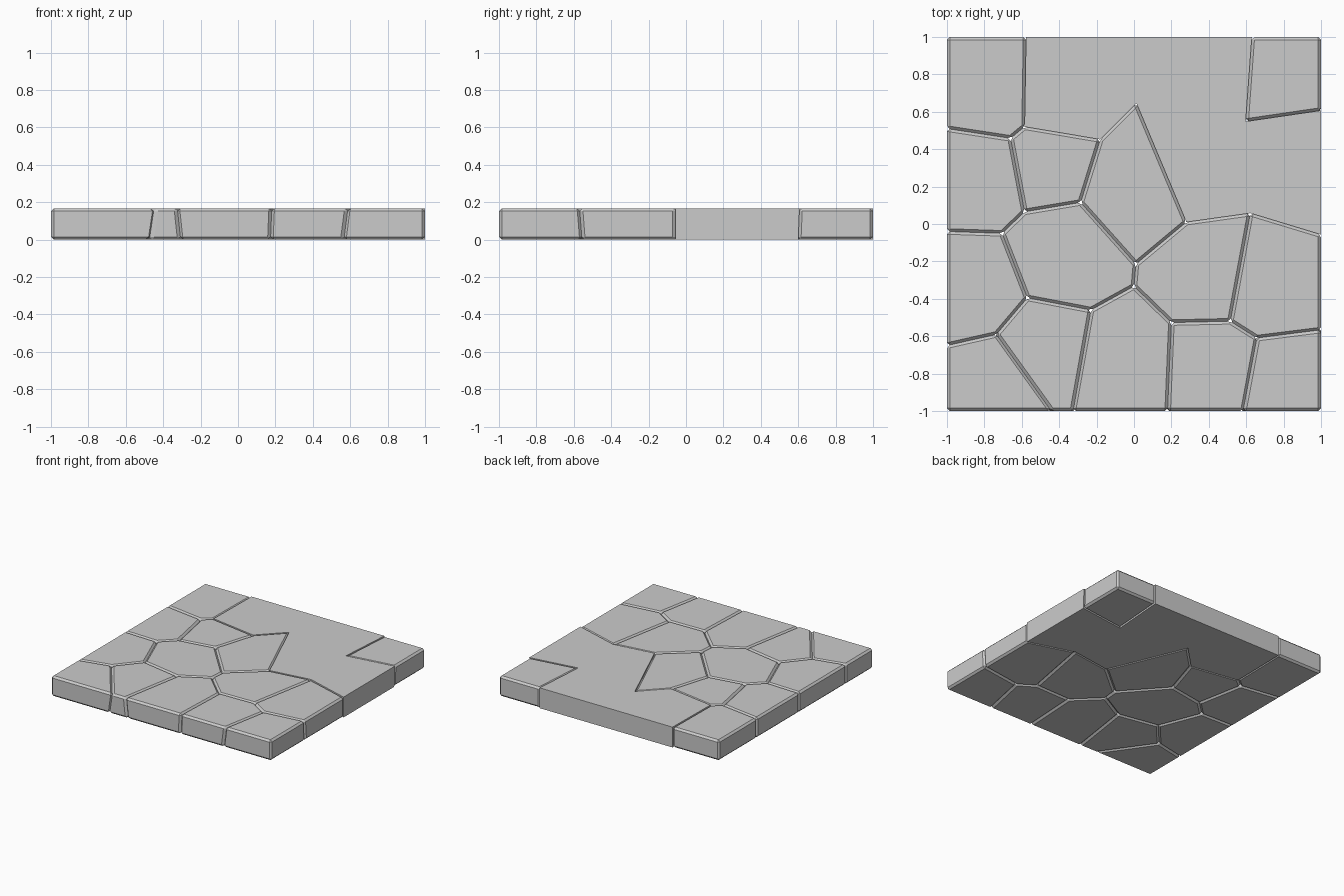
import bpy, bmesh

if "Cube" in bpy.data.objects:
    bpy.data.objects.remove(bpy.data.objects["Cube"])

HEIGHT = 0.167
BEVEL = 0.015

# Seam junctions in plan: slab corners, edge points, interior points
POINTS = {
    "TL": (-1, 1), "TR": (1, 1), "BR": (1, -1), "BL": (-1, -1),
    "t1": (-0.577, 1), "t2": (-0.067, 1), "t3": (0.63, 1),
    "l1": (-1, 0.51), "l2": (-1, -0.04), "l3": (-1, -0.65),
    "r1": (1, 0.607), "r2": (1, -0.057), "r3": (1, -0.567),
    "b1": (-0.44, -1), "b2": (-0.327, -1), "b3": (0.18, -1), "b4": (0.585, -1),
    "1": (-0.585, 0.52), "2": (-0.66, 0.458), "3": (-0.18, 0.452),
    "4": (0.013, 0.646), "5": (0.597, 0.548), "6": (0.622, 0.058),
    "7": (0.28, 0.01), "8": (0.01, -0.215), "9": (0.0, -0.333),
    "10": (-0.285, 0.115), "11": (-0.585, 0.065), "12": (-0.705, -0.05),
    "13": (-0.57, -0.395), "14": (-0.23, -0.46), "15": (-0.735, -0.59),
    "16": (0.2, -0.527), "17": (0.515, -0.52), "18": (0.658, -0.61),
}

# Leaning seams: how far the foot of a junction moves from its top
LEAN = {"b1": (-0.025, 0), "b2": (0.018, 0), "b3": (-0.007, 0),
        "b4": (-0.022, 0), "r3": (0, 0.013), "r1": (0, -0.007),
        "15": (-0.012, -0.008), "18": (-0.012, 0.005)}

# Stones with chamfered edges, and stones left sharp
CHAMFERED = ["TL t1 1 2 l1", "t3 TR r1 5", "l1 2 11 12 l2", "1 3 10 11 2",
             "3 4 7 8 10", "6 r2 r3 18 17", "7 6 17 16 9 8",
             "10 8 9 14 13 12 11", "l2 12 13 15 l3", "15 13 14 b2 b1",
             "14 9 16 b3 b2", "16 17 18 b4 b3", "18 r3 BR b4", "l3 15 b1 BL"]
SHARP = ["t1 t2 4 3 1", "t2 t3 5 4", "4 5 6 7", "5 r1 r2 6"]


def stone(name, outline, chamfer):
    bm = bmesh.new()
    top, foot = [], []
    for key in outline.split():
        x, y = POINTS[key]
        dx, dy = LEAN.get(key, (0, 0))
        top.append(bm.verts.new((x, y, HEIGHT)))
        foot.append(bm.verts.new((x + dx, y + dy, 0)))
    bm.faces.new(top)
    bm.faces.new(foot[::-1])
    n = len(top)
    for i in range(n):
        j = (i + 1) % n
        bm.faces.new((top[i], foot[i], foot[j], top[j]))
    bmesh.ops.recalc_face_normals(bm, faces=bm.faces)
    mesh = bpy.data.meshes.new(name)
    bm.to_mesh(mesh)
    bm.free()
    ob = bpy.data.objects.new(name, mesh)
    bpy.context.collection.objects.link(ob)
    if chamfer:
        mod = ob.modifiers.new("chamfer", "BEVEL")
        mod.width = BEVEL
        mod.segments = 1
        mod.limit_method = 'NONE'


# Paving stones
for i, outline in enumerate(CHAMFERED):
    stone(f"chamfered_stone_{i + 1}", outline, True)
for i, outline in enumerate(SHARP):
    stone(f"sharp_stone_{i + 1}", outline, False)
